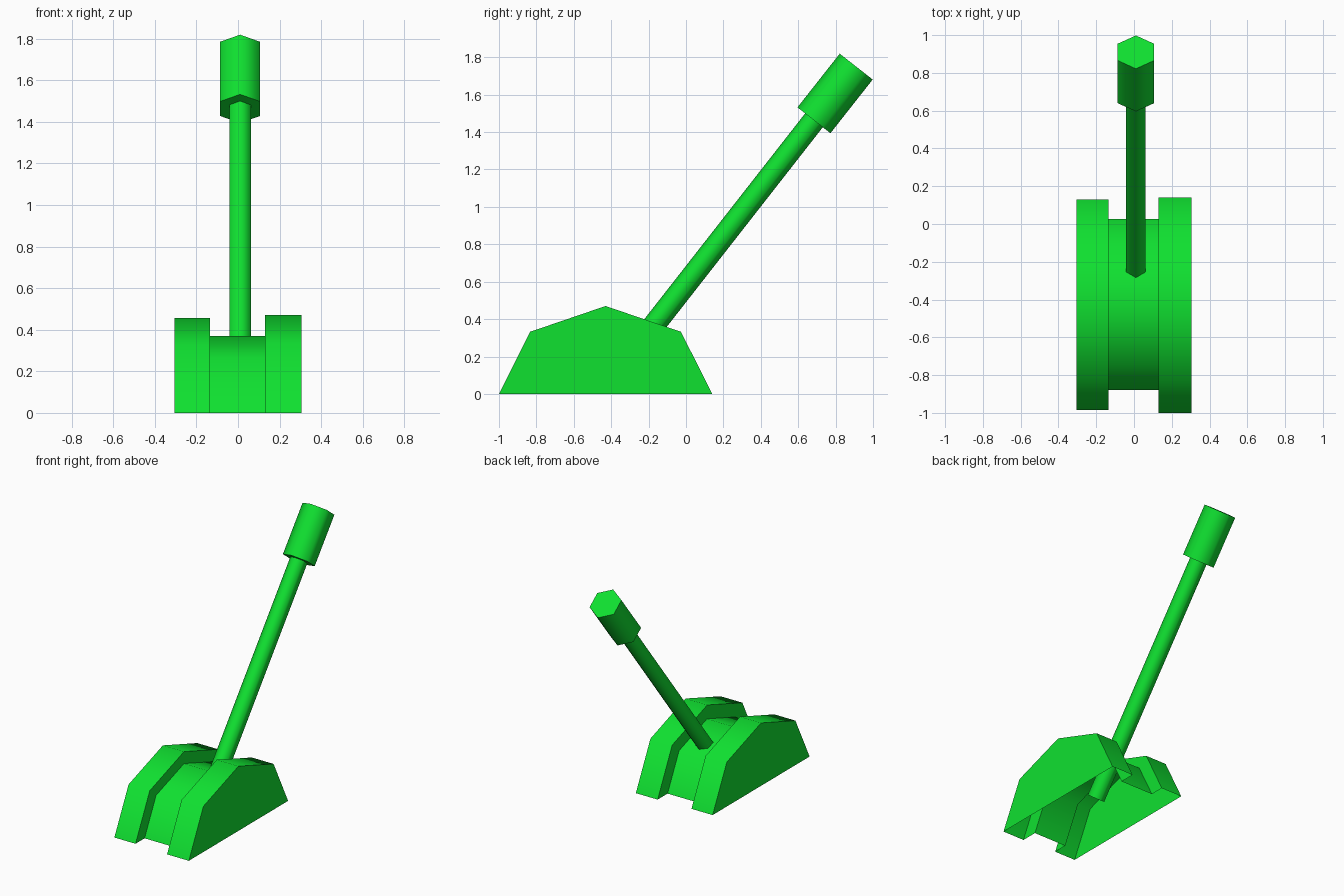
import bpy, bmesh, math
from mathutils import Vector

cube = bpy.data.objects.get("Cube")
if cube:
    bpy.data.objects.remove(cube, do_unlink=True)

GREEN = (0.005, 0.75, 0.03, 1.0)
green = bpy.data.materials.new("bright_green")
green.use_nodes = True
green.diffuse_color = GREEN
green.node_tree.nodes["Principled BSDF"].inputs["Base Color"].default_value = GREEN


def finish(name, bm):
    """Turn a bmesh into a smooth object with sharp corners kept."""
    bmesh.ops.recalc_face_normals(bm, faces=bm.faces)
    mesh = bpy.data.meshes.new(name)
    bm.to_mesh(mesh)
    bm.free()
    mesh.materials.append(green)
    mesh.shade_smooth()
    mesh.set_sharp_from_angle(angle=math.radians(65))
    obj = bpy.data.objects.new(name, mesh)
    bpy.context.collection.objects.link(obj)
    return obj


def loft(name, rings, closed):
    """Skin consecutive rings of points and cap both ends."""
    bm = bmesh.new()
    loops = [[bm.verts.new(p) for p in ring] for ring in rings]
    n = len(rings[0])
    for a, b in zip(loops, loops[1:]):
        for i in range(n if closed else n - 1):
            j = (i + 1) % n
            bm.faces.new((a[i], a[j], b[j], b[i]))
    bm.faces.new(loops[0])
    bm.faces.new(loops[-1])
    return finish(name, bm)


def arch(x, y, radius, height):
    """Half of a flattened octagon standing on the floor."""
    return [(x, y - radius * math.cos(a), height * math.sin(a))
            for a in (i * math.pi / 4 for i in range(5))]


def hexagon(y, z, radius):
    """Six-sided ring across the tilted lever axis."""
    across = Vector((0, -AXIS.z, AXIS.y))
    centre = Vector((0.01, y, z))
    return [centre + radius * (math.cos(a) * across + math.sin(a) * Vector((1, 0, 0)))
            for a in (i * math.pi / 3 for i in range(6))]


# Stepped housing: two tall cheeks and a lower slot, open underneath
right_cheek = (-0.427, 0.557, 0.457)
slot = (-0.427, 0.453, 0.37)
left_cheek = (-0.43, 0.57, 0.47)
loft("lever_housing", [
    arch(-0.305, *right_cheek), arch(-0.135, *right_cheek),
    arch(-0.135, *slot), arch(0.13, *slot),
    arch(0.13, *left_cheek), arch(0.305, *left_cheek),
], closed=False)

# Tilted lever with a thicker grip
AXIS = Vector((0, 0.617, 0.787)).normalized()
loft("lever_shaft", [hexagon(-0.385, 0.095, 0.06), hexagon(0.70, 1.483, 0.06)], closed=True)
loft("lever_grip", [hexagon(0.684, 1.463, 0.112), hexagon(0.91, 1.75, 0.112)], closed=True)
